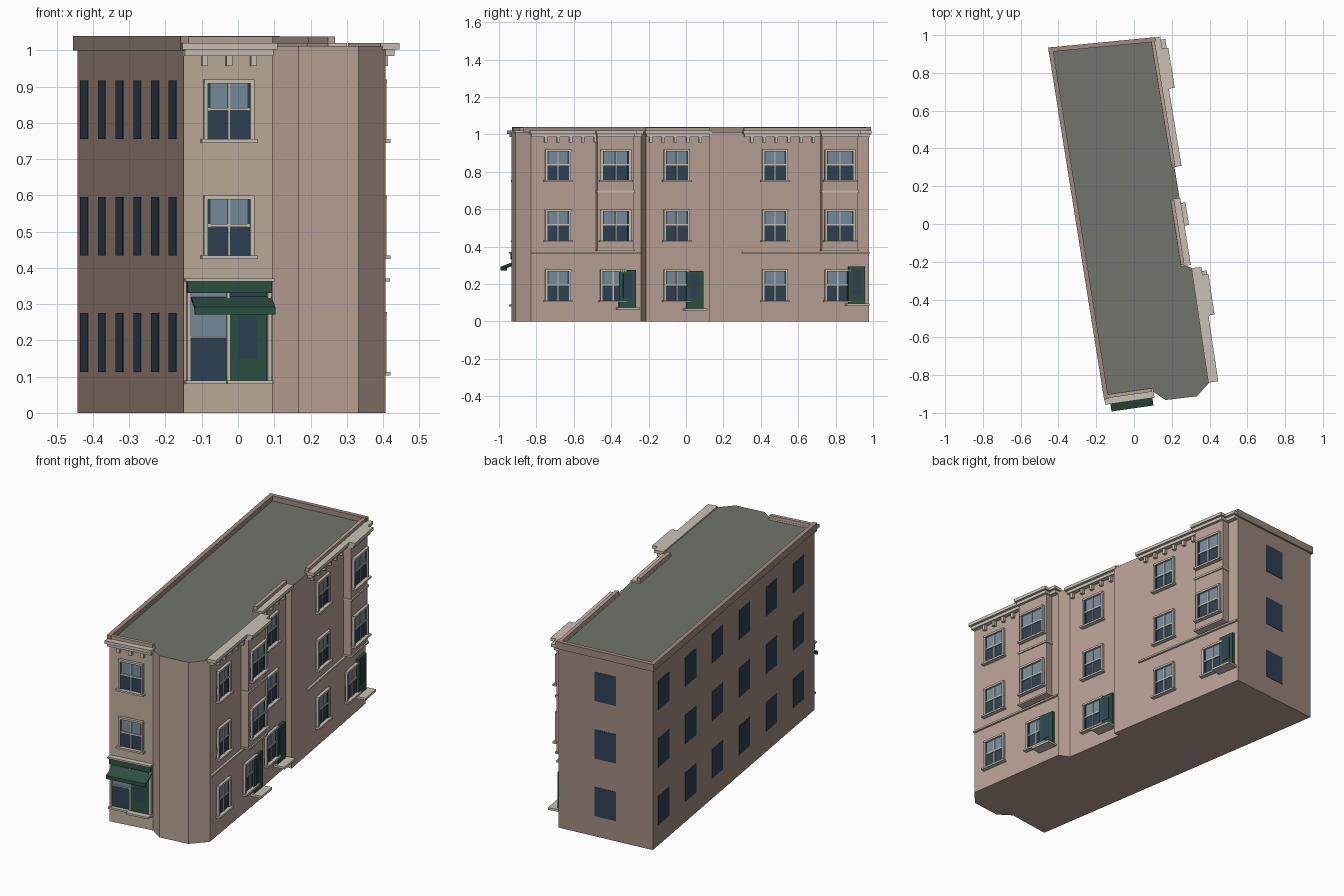
import bpy, bmesh
from mathutils import Vector

if "Cube" in bpy.data.objects:
    bpy.data.objects.remove(bpy.data.objects["Cube"])


def material(name, r, g, b):
    m = bpy.data.materials.new(name)
    m.diffuse_color = [(c / 255) ** 2.2 for c in (r, g, b)] + [1]
    m.use_nodes = True
    m.node_tree.nodes["Principled BSDF"].inputs["Base Color"].default_value = m.diffuse_color
    return m


WALL = material("brown_wall", 184, 160, 148)
TAN = material("tan_wall", 190, 172, 152)
SIDE = material("side_wall", 158, 138, 126)
ROOF = material("roof_grey", 112, 115, 108)
TRIM = material("stone_trim", 200, 192, 178)
GREEN = material("dark_green", 48, 82, 68)
GLASS = material("dark_glass", 50, 68, 84)
SKY = material("pale_glass", 118, 140, 156)

parts = {}


class Wall:
    """Vertical plane from a to b, outward normal on the right of a->b."""
    def __init__(self, a, b):
        self.a, self.b = Vector((*a, 0)), Vector((*b, 0))
        self.len = (self.b - self.a).length
        self.d = (self.b - self.a).normalized()
        self.n = Vector((self.d.y, -self.d.x, 0))

    def at(self, v, axis):
        return (v - self.a[axis]) / self.d[axis]

    def point(self, u, d, z):
        return self.a + self.d * u + self.n * d + Vector((0, 0, z))


def prism(name, wall, u0, u1, profile, mat):
    """Sweep a (depth, height) profile along the wall."""
    bm, _ = parts.setdefault(name, (bmesh.new(), mat))
    p = [bm.verts.new(wall.point(u0, d, z)) for d, z in profile]
    q = [bm.verts.new(wall.point(u1, d, z)) for d, z in profile]
    faces = [bm.faces.new(p), bm.faces.new(q[::-1])]
    for i in range(len(p)):
        j = (i + 1) % len(p)
        faces.append(bm.faces.new((p[i], q[i], q[j], p[j])))
    bmesh.ops.recalc_face_normals(bm, faces=faces)


def box(name, wall, u0, u1, d0, d1, z0, z1, mat):
    prism(name, wall, u0, u1, [(d0, z0), (d1, z0), (d1, z1), (d0, z1)], mat)


def window(wall, u, z, w=.14, h=.165, d=0):
    l, r, t, m = u - w / 2, u + w / 2, z + h, z + h * .5
    box("lower_panes", wall, l, r, d - .005, d + .004, z, m, GLASS)
    box("upper_panes", wall, l, r, d - .005, d + .004, m, t, SKY)
    box("upper_sash_edges", wall, l + .011, l + .018, d, d + .007, z, t, GLASS)
    box("upper_sash_edges", wall, r - .018, r - .011, d, d + .007, z, t, GLASS)
    for x0, x1 in ((l, l + .011), (r - .011, r)):
        box("window_frames", wall, x0, x1, d, d + .014, z, t, TRIM)
    box("window_frames", wall, l, r, d, d + .016, t - .011, t, TRIM)
    box("window_bars", wall, u - .003, u + .003, d, d + .008, z, t, TRIM)
    box("window_bars", wall, l, r, d, d + .009, m - .004, m + .004, TRIM)
    box("window_sills", wall, l - .008, r + .008, d, d + .024, z - .01, z, TRIM)


def cornice(wall, u0, u1, brackets, parapet=True):
    box("cornice_lower", wall, u0, u1, 0, .025, .985, 1.002, TRIM)
    box("cornice_upper", wall, u0 - .008, u1 + .008, -.015, .038, 1.003, 1.02, TRIM)
    if parapet:
        box("facade_parapets", wall, u0, u1, -.014, .005, 1.0, 1.038, WALL)
    for u in brackets:
        box("cornice_brackets", wall, u - .008, u + .008, 0, .018, .957, .985, TRIM)


def bay(wall, y0, y1):
    u0, u1 = wall.at(y0, 1), wall.at(y1, 1)
    box("bays", wall, u0, u1, -.01, .043, .38, 1.0, WALL)
    box("bay_rails", wall, u0 - .004, u1 + .004, 0, .05, .69, .7, TRIM)
    box("bay_rails", wall, u0 - .004, u1 + .004, 0, .05, .376, .385, TRIM)
    box("bay_caps", wall, u0 - .004, u1 + .004, 0, .058, .985, 1.002, TRIM)
    box("bay_caps", wall, u0 - .01, u1 + .01, 0, .07, 1.003, 1.02, TRIM)
    for z in ROWS[1:]:
        window(wall, (u0 + u1) / 2, z, .165, d=.043)


def door(wall, y0, y1, z):
    u0, u1 = wall.at(y0, 1), wall.at(y1, 1)
    box("doors", wall, u0, u1, -.005, .016, z, z + .2, GREEN)
    box("door_panes", wall, u0 + .022, u1 - .022, 0, .019, z + .05, z + .18, GLASS)
    box("door_steps", wall, u0 - .015, u1 + .015, 0, .062, z - .012, z, TRIM)


ROWS = (.113, .434, .755)

# Main body: angled footprint with chamfered front corner
plan = [(-.15, -.918), (.095, -.883), (.167, -.932), (.333, -.912), (.407, -.83),
        (.32, -.24), (.262, -.215), (.208, .125), (.243, .125), (.103, .978), (-.443, .925)]
bm = bmesh.new()
lo = [bm.verts.new((x, y, 0)) for x, y in plan]
hi = [bm.verts.new((x, y, 1.012)) for x, y in plan]
bm.faces.new(lo[::-1])
bm.faces.new(hi).material_index = 1
for i in range(len(plan)):
    j = (i + 1) % len(plan)
    f = bm.faces.new((lo[i], lo[j], hi[j], hi[i]))
    f.material_index = {0: 2, 9: 3, 10: 3}.get(i, 0)
mesh = bpy.data.meshes.new("building_body")
bm.to_mesh(mesh)
bm.free()
for m in (WALL, ROOF, TAN, SIDE):
    mesh.materials.append(m)
bpy.context.collection.objects.link(bpy.data.objects.new("building_body", mesh))

front, s1, s2, s3, back, left = (Wall(plan[i], plan[(i + 1) % 11]) for i in (0, 4, 6, 8, 9, 10))

# Party walls: plain windows and raised parapet
for wall, count in ((left, 6), (back, 1)):
    for i in range(count):
        u = wall.len * (i + (.4 if count > 1 else .5)) / count
        for z in ROWS:
            box("plain_windows", wall, u - .062, u + .062, -.005, .002, z, z + .162, GLASS)
    box("side_parapet", wall, -.01, wall.len + .01, -.014, .01, 1.0, 1.04, SIDE)

# Front: upper windows, cornice, shopfront
uf = front.at(-.026, 0)
for z in ROWS[1:]:
    window(front, uf, z)
cornice(front, 0, front.len, [uf + k * .068 for k in (-1, 0, 1)])
a, b = front.at(-.142, 0), front.at(.09, 0)
mid = front.at(-.025, 0)
box("shop_glass", front, a, b, -.005, .004, .09, .33, GLASS)
box("shop_transom_glass", front, a + .012, mid, 0, .006, .212, .33, SKY)
box("shop_door", front, mid, b - .012, 0, .012, .09, .28, GREEN)
box("shop_door_pane", front, mid + .025, b - .04, 0, .015, .15, .265, GLASS)
for x0, x1 in ((a, a + .01), (mid - .008, mid), (b - .01, b)):
    box("shop_frame", front, x0, x1, 0, .016, .09, .33, TRIM)
box("shop_frame", front, a, mid, 0, .012, .206, .212, TRIM)
box("shop_sill", front, a - .005, b + .005, 0, .025, .08, .09, TRIM)
box("shop_step", front, mid - .01, b, 0, .045, .08, .09, TRIM)
box("shop_fascia", front, a, b, 0, .022, .33, .362, GREEN)
box("shop_fascia_trim", front, a - .006, b + .006, 0, .03, .362, .371, TRIM)
prism("awning", front, a + .012, b + .002,
      [(0, .322), (.078, .292), (.078, .272), (.073, .272), (.073, .286), (0, .314)], GREEN)

# Right side: three facades (wall, window y, bay, door y, door z, first bracket, count)
for wall, wy, by, gy, dy, dz, b0, n in (
        (s1, -.685, (-.48, -.285), -.39, (-.36, -.27), .075, -.75, 5),
        (s2, -.05, None, None, (.0, .09), .07, -.19, 5),
        (s3, .475, (.72, .912), .81, (.865, .955), .095, .35, 6)):
    for z in ROWS:
        window(wall, wall.at(wy, 1), z)
    if by:
        bay(wall, *by)
        window(wall, wall.at(gy, 1), ROWS[0])
        box("string_courses", wall, max(0, wall.at(.3, 1)) if wall is s3 else 0, wall.len,
            0, .012, .362, .371, TRIM)
    door(wall, *dy, dz)
    start = wall.at(.31, 1) if wall is s3 else 0
    cornice(wall, start, wall.len, [wall.at(b0 + k * .066, 1) for k in range(n)], wall is not s1)

for name, (bm, mat) in parts.items():
    mesh = bpy.data.meshes.new(name)
    bm.to_mesh(mesh)
    bm.free()
    mesh.materials.append(mat)
    bpy.context.collection.objects.link(bpy.data.objects.new(name, mesh))
